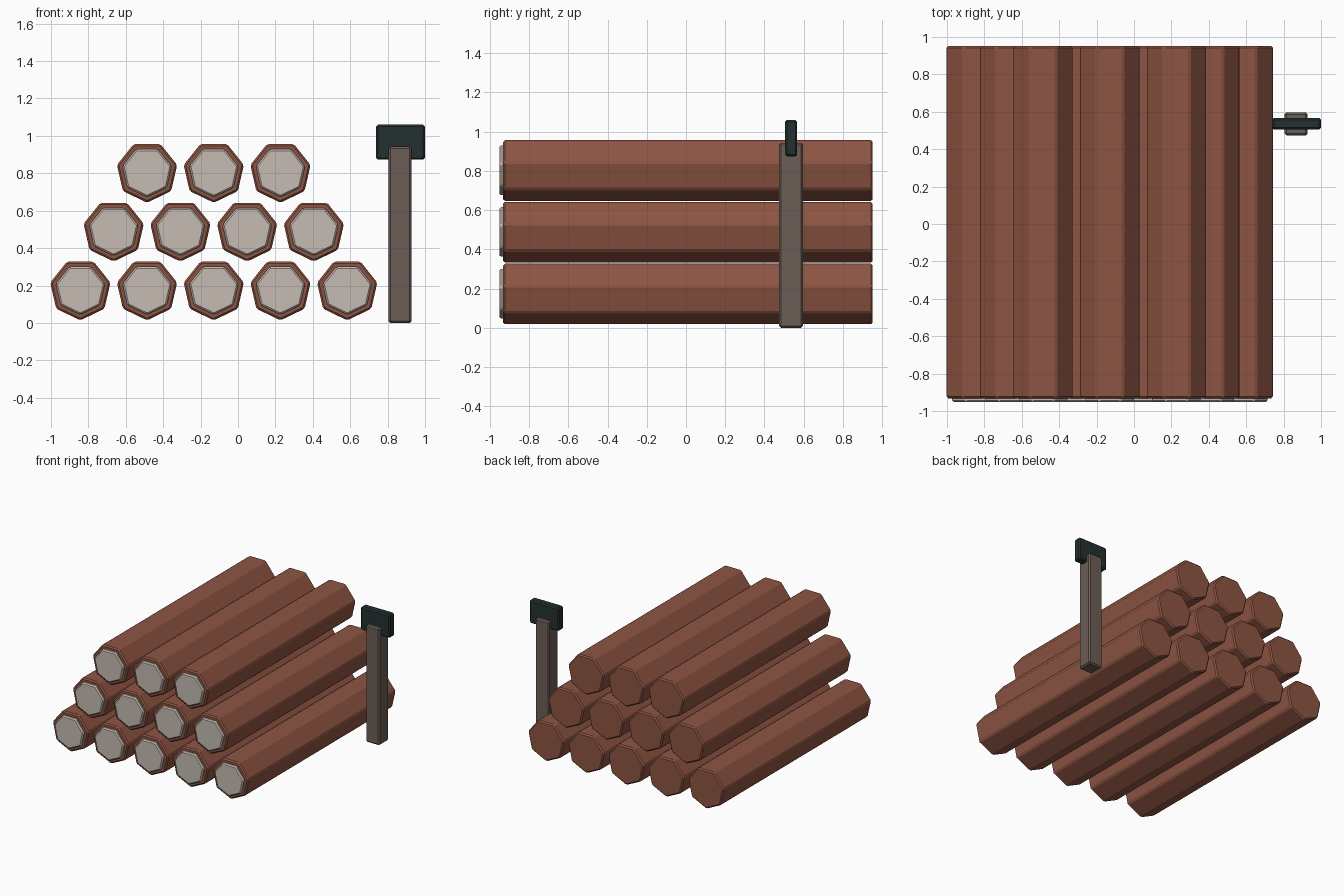
import bpy, bmesh, math

if "Cube" in bpy.data.objects:
    bpy.data.objects.remove(bpy.data.objects["Cube"])


def material(name, rgb):
    m = bpy.data.materials.new(name)
    m.diffuse_color = (*rgb, 1.0)
    m.use_nodes = True
    m.node_tree.nodes["Principled BSDF"].inputs["Base Color"].default_value = m.diffuse_color
    return m


BARK = material("reddish_bark", (0.27, 0.09, 0.055))
WOOD = material("pale_cut_wood", (0.56, 0.50, 0.45))
HANDLE = material("grey_brown_handle", (0.15, 0.112, 0.093))
METAL = material("dark_metal", (0.018, 0.03, 0.03))


def finish(name, bm, mat, bevel):
    bmesh.ops.recalc_face_normals(bm, faces=bm.faces)
    me = bpy.data.meshes.new(name)
    bm.to_mesh(me)
    bm.free()
    me.materials.append(mat)
    ob = bpy.data.objects.new(name, me)
    bpy.context.collection.objects.link(ob)
    mod = ob.modifiers.new("edge_bevel", 'BEVEL')
    mod.width = bevel
    mod.segments = 1
    mod.limit_method = 'ANGLE'
    mod.angle_limit = math.radians(30)
    return ob


def heptagon_prism(name, x, z, radius, y0, y1, mat, bevel):
    """Seven-sided bar along y, one corner pointing down."""
    bm = bmesh.new()
    ring = []
    for i in range(7):
        a = -math.pi / 2 + 2 * math.pi * i / 7
        ring.append(bm.verts.new((x + radius * math.cos(a), y0, z + radius * math.sin(a))))
    face = bm.faces.new(ring)
    ext = bmesh.ops.extrude_face_region(bm, geom=[face], use_keep_orig=True)
    moved = [g for g in ext["geom"] if isinstance(g, bmesh.types.BMVert)]
    bmesh.ops.translate(bm, verts=moved, vec=(0, y1 - y0, 0))
    return finish(name, bm, mat, bevel)


def box(name, lo, hi, mat, bevel):
    bm = bmesh.new()
    bmesh.ops.create_cube(bm, size=1)
    for v in bm.verts:
        v.co = [lo[k] + (v.co[k] + 0.5) * (hi[k] - lo[k]) for k in range(3)]
    return finish(name, bm, mat, bevel)


# Stacked logs: rows of five, four and three, each with a pale cut end in front
STEP, RISE = 0.3567, 0.3145
for row, count in enumerate((5, 4, 3)):
    for i in range(count):
        x = -0.843 + row * STEP / 2 + i * STEP
        z = 0.179 + row * RISE
        heptagon_prism(f"log_{row}_{i}", x, z, 0.165, -0.932, 0.952, BARK, 0.01)
        heptagon_prism(f"cut_end_{row}_{i}", x, z, 0.135, -0.952, -0.925, WOOD, 0.009)

# Axe standing beside the pile
box("axe_handle", (0.805, 0.474, 0.0), (0.928, 0.596, 0.943), HANDLE, 0.01)
box("axe_head", (0.738, 0.505, 0.873), (1.0, 0.567, 1.06), METAL, 0.01)
